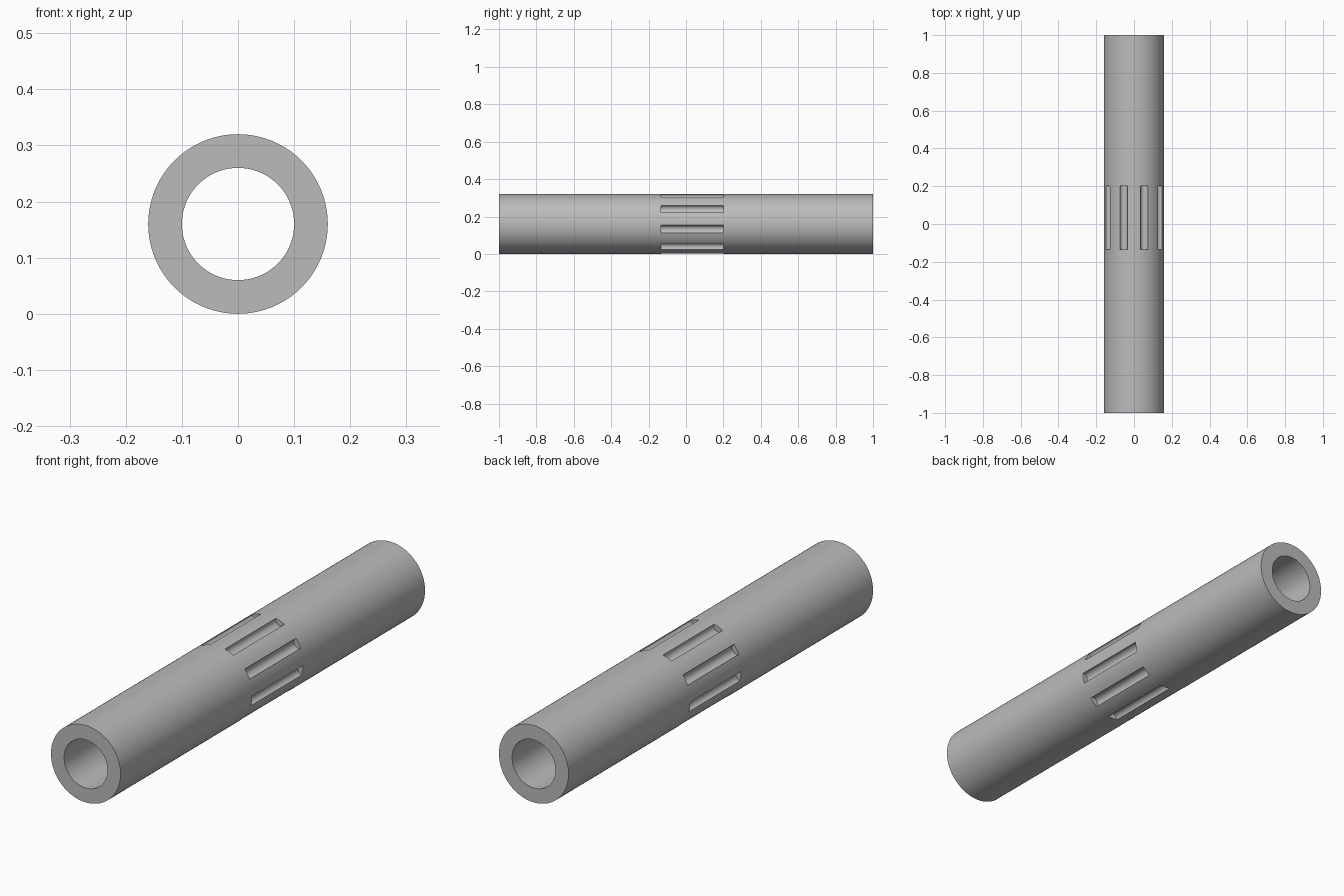
import bpy
import bmesh
import math
from mathutils import Matrix, Vector

cube = bpy.data.objects.get("Cube")
if cube:
    bpy.data.objects.remove(cube, do_unlink=True)

OUTER, INNER, HALF = 0.16, 0.10, 1.0
SLOTS, SLOT_R = 9, 0.0215
SLOT_START, SLOT_END = -0.135, 0.20
SEGMENTS = 144
AXIS = Vector((0, 0, OUTER))

grey = bpy.data.materials.new("grey")
grey.use_nodes = True
colour = (0.5, 0.5, 0.5, 1)
grey.diffuse_color = colour
grey.node_tree.nodes["Principled BSDF"].inputs["Base Color"].default_value = colour


def make_object(name, bm):
    bmesh.ops.recalc_face_normals(bm, faces=bm.faces)
    mesh = bpy.data.meshes.new(name)
    bm.to_mesh(mesh)
    bm.free()
    obj = bpy.data.objects.new(name, mesh)
    bpy.context.collection.objects.link(obj)
    mesh.materials.append(grey)
    return obj


# Hollow tube lying along y
bm = bmesh.new()
rings = []
for radius, y in ((OUTER, -HALF), (OUTER, HALF), (INNER, HALF), (INNER, -HALF)):
    angles = [math.tau * i / SEGMENTS for i in range(SEGMENTS)]
    rings.append([bm.verts.new(AXIS + Vector((radius * math.sin(a), y, radius * math.cos(a))))
                  for a in angles])
for k in range(4):
    a, b = rings[k], rings[(k + 1) % 4]
    for i in range(SEGMENTS):
        j = (i + 1) % SEGMENTS
        bm.faces.new((a[i], a[j], b[j], b[i]))
tube = make_object("slotted_tube", bm)

# Round-bottomed slot cutters, evenly spaced with one straight down
bm = bmesh.new()
for i in range(SLOTS):
    angle = math.pi + math.tau * i / SLOTS
    centre = AXIS + Vector((OUTER * math.sin(angle), (SLOT_START + SLOT_END) / 2,
                            OUTER * math.cos(angle)))
    turn = Matrix.Rotation(angle, 4, "Y") @ Matrix.Rotation(math.pi / 2, 4, "X")
    bmesh.ops.create_cone(bm, cap_ends=True, segments=32, radius1=SLOT_R, radius2=SLOT_R,
                          depth=SLOT_END - SLOT_START,
                          matrix=Matrix.Translation(centre) @ turn)
cutter = make_object("slot_cutters", bm)
cutter.hide_render = True

# Cut the slots, then keep only the finished tube
cut = tube.modifiers.new("slots", "BOOLEAN")
cut.operation = "DIFFERENCE"
cut.solver = "EXACT"
cut.object = cutter
bpy.ops.object.select_all(action="DESELECT")
tube.select_set(True)
bpy.context.view_layer.objects.active = tube
bpy.ops.object.modifier_apply(modifier=cut.name)
bpy.data.objects.remove(cutter, do_unlink=True)
bpy.ops.object.shade_smooth_by_angle(angle=math.radians(30))
